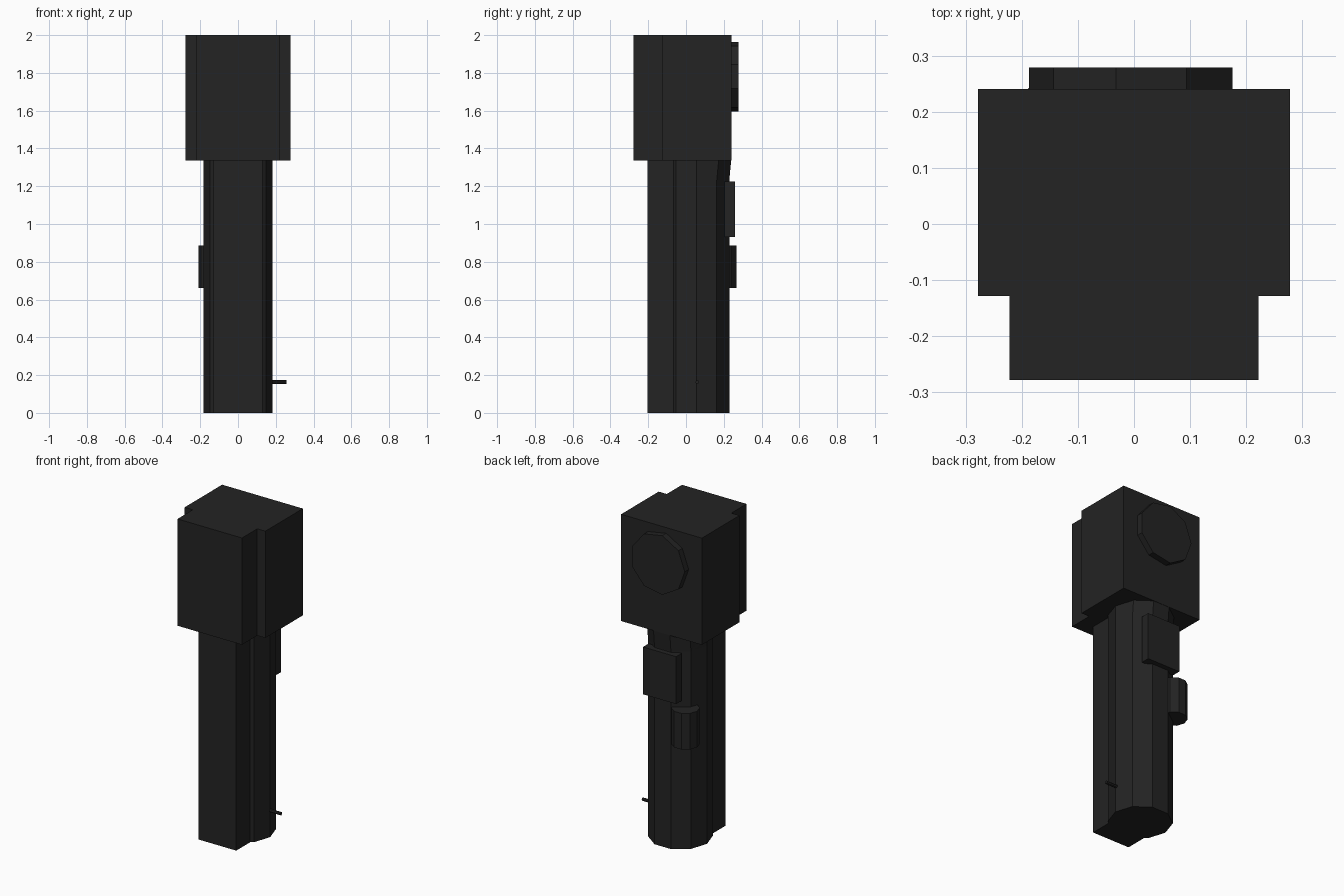
import bpy, bmesh, math
from mathutils import Matrix, Vector

cube = bpy.data.objects.get("Cube")
if cube:
    bpy.data.objects.remove(cube, do_unlink=True)

black = bpy.data.materials.new("matte_black")
black.use_nodes = True
black.diffuse_color = (0.017, 0.017, 0.017, 1)
black.node_tree.nodes["Principled BSDF"].inputs["Base Color"].default_value = (0.017, 0.017, 0.017, 1)


def prism(name, profile, low, high, matrix=Matrix()):
    """Extrude a closed outline from low to high along local z."""
    bm = bmesh.new()
    face = bm.faces.new([bm.verts.new((x, y, low)) for x, y in profile])
    top = bmesh.ops.extrude_face_region(bm, geom=[face])["geom"]
    for v in top:
        if isinstance(v, bmesh.types.BMVert):
            v.co.z = high
    bmesh.ops.recalc_face_normals(bm, faces=bm.faces)
    bm.transform(matrix)
    mesh = bpy.data.meshes.new(name)
    bm.to_mesh(mesh)
    bm.free()
    mesh.materials.append(black)
    obj = bpy.data.objects.new(name, mesh)
    bpy.context.collection.objects.link(obj)
    return obj


def ring(radius, sides, cx=0, cy=0, first=0):
    step = math.tau / sides
    return [(cx + radius * math.cos(first + i * step),
             cy + radius * math.sin(first + i * step)) for i in range(sides)]


def mirrored(half):
    return half + [(-x, y) for x, y in reversed(half)]


# Head with a narrower front section
prism("head", mirrored([(0.222, -0.278), (0.222, -0.128), (0.278, -0.128), (0.278, 0.241)]), 1.335, 2.0)

# Handle: flat front, faceted rounded back
back = ring(0.183, 10, 0, 0.055)
half = [(0.13, -0.203), (0.13, -0.066), back[9], back[0], back[1], back[2]]
prism("handle", mirrored(half), 0, 1.335)

# Slight flare where the handle back meets the head
flare = prism("handle_collar", mirrored([back[0], back[1], back[2]]), 1.23, 1.335)
for v in flare.data.vertices:
    if v.co.z > 1.3 and v.co.y > 0.1:
        v.co.y += 0.01

# Round cap on the back of the head
prism("back_cap", ring(0.187, 9, first=math.pi), 0.23, 0.279,
      Matrix.Translation((0, 0, 1.78)) @ Matrix.Rotation(math.pi / 2, 4, "X") @ Matrix.Scale(-1, 4, Vector((0, 0, 1))))

# Back plate and thumb knob
prism("back_plate", mirrored([(0.114, 0.205), (0.114, 0.26)]), 0.93, 1.225)
prism("thumb_knob", ring(0.08, 10, -0.13, 0.19), 0.66, 0.885)

# Small pin on the side
prism("side_pin", ring(0.01, 8), 0.15, 0.256,
      Matrix.Translation((0, 0.06, 0.163)) @ Matrix.Rotation(math.pi / 2, 4, "Y"))
